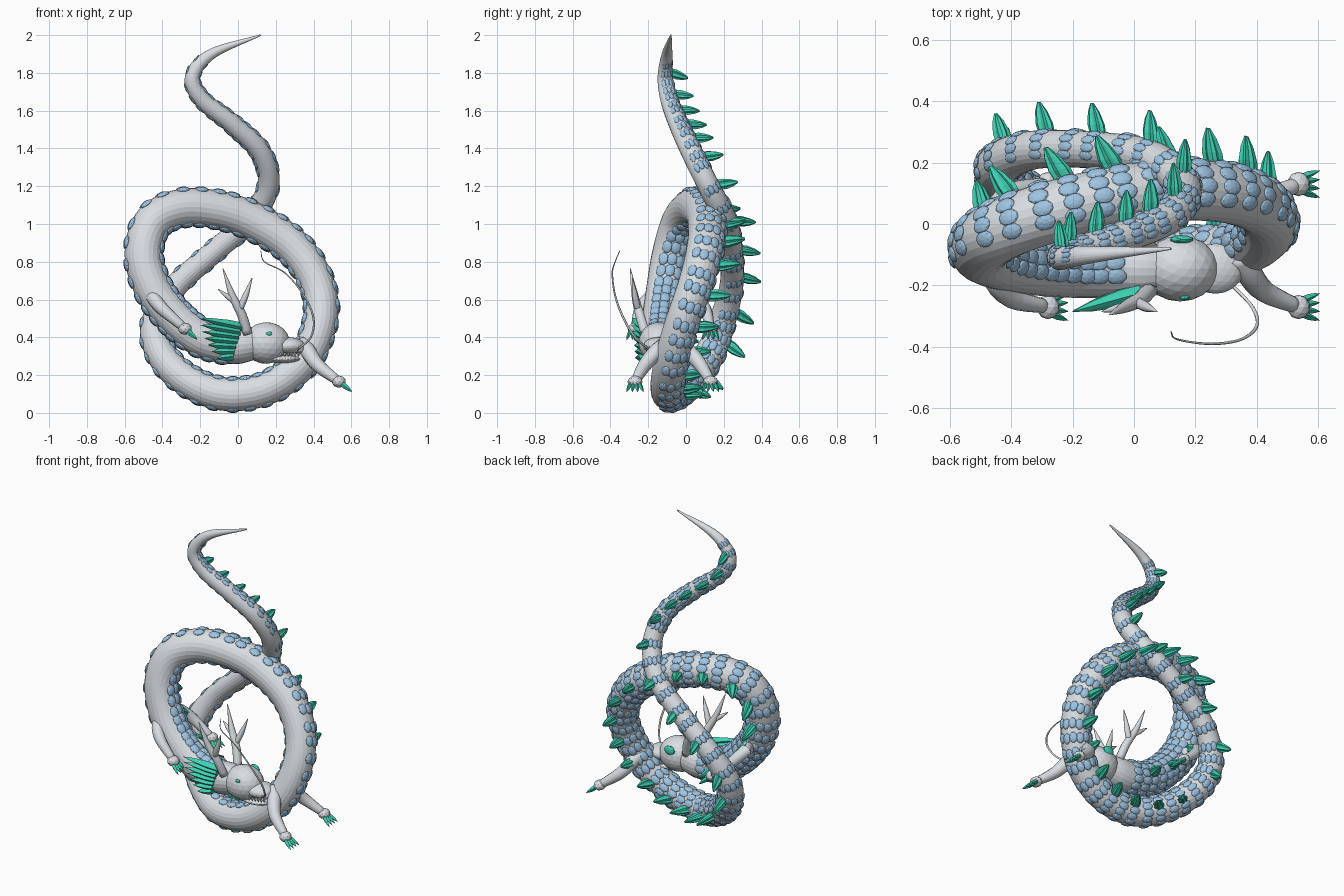
import bpy, bmesh, math
from mathutils import Vector, Matrix

cube = bpy.data.objects.get("Cube")
if cube:
    bpy.data.objects.remove(cube, do_unlink=True)


def material(name, color):
    m = bpy.data.materials.new(name)
    m.use_nodes = True
    m.diffuse_color = (*color, 1)
    m.node_tree.nodes["Principled BSDF"].inputs["Base Color"].default_value = (*color, 1)
    return m


SKIN = material("pale_grey_skin", (0.69, 0.73, 0.76))
BLUE = material("blue_scale", (0.35, 0.56, 0.77))
TEAL = material("teal_fin", (0.05, 0.63, 0.45))


def finish(name, bm, mat, smooth=False):
    bmesh.ops.recalc_face_normals(bm, faces=bm.faces)
    mesh = bpy.data.meshes.new(name)
    bm.to_mesh(mesh)
    bm.free()
    mesh.materials.append(mat)
    for p in mesh.polygons:
        p.use_smooth = smooth
    obj = bpy.data.objects.new(name, mesh)
    bpy.context.collection.objects.link(obj)


def spline(points, steps):
    """Catmull-Rom samples of (x, y, z, radius) points."""
    p = [Vector(q) for q in points]
    p = [2 * p[0] - p[1]] + p + [2 * p[-1] - p[-2]]
    out = []
    for a, b, c, d in zip(p, p[1:], p[2:], p[3:]):
        for i in range(steps):
            t = i / steps
            out.append(0.5 * (2 * b + (c - a) * t + (2 * a - 5 * b + 4 * c - d) * t ** 2
                              + (3 * b - a - 3 * c + d) * t ** 3))
    return out + [p[-2]]


def frames(samples, up):
    """Position, radius, tangent, dorsal and side direction for each sample."""
    out = []
    for i, s in enumerate(samples):
        a, b = samples[max(i - 1, 0)], samples[min(i + 1, len(samples) - 1)]
        t = (b - a).to_3d().normalized()
        d = (up - t * up.dot(t)).normalized()
        out.append((s.to_3d(), max(s.w, 0.002), t, d, t.cross(d)))
    return out


def loft(bm, rings):
    loops = [[bm.verts.new(v) for v in ring] for ring in rings]
    n = len(loops[0])
    for a, b in zip(loops, loops[1:]):
        for i in range(n):
            j = (i + 1) % n
            bm.faces.new((a[i], a[j], b[j], b[i]))
    bm.faces.new(loops[0])
    bm.faces.new(loops[-1])


def tube(name, points, sides=10, steps=4, up=Vector((0.1, 1, 0.05)), smooth=True):
    bm = bmesh.new()
    fr = frames(spline(points, steps), up)
    turns = [2 * math.pi * k / sides for k in range(sides)]
    loft(bm, [[p + r * (d * math.cos(a) + s * math.sin(a)) for a in turns]
              for p, r, t, d, s in fr])
    finish(name, bm, SKIN, smooth)
    return fr


def pleated(bm, base, tip, wide, thin, points=7, end=0.04):
    """Ridged, tapering fin with a star-shaped section."""
    rings = []
    for f, w in ((0, 0.95), (0.3, 1), (0.7, 0.6 + end * 0.4), (1, end)):
        ring = []
        for k in range(2 * points):
            a = math.pi * k / points
            q = w * (1 if k % 2 == 0 else 0.75)
            ring.append(base.lerp(tip, f) + q * (wide * math.cos(a) + thin * math.sin(a)))
        rings.append(ring)
    loft(bm, rings)


def blob(bm, center, size, axes=None, detail=2):
    m = Matrix.Translation(center)
    if axes:
        m = m @ Matrix(axes).transposed().to_4x4()
    bmesh.ops.create_icosphere(bm, subdivisions=detail, radius=1,
                               matrix=m @ Matrix.Diagonal((*size, 1)))


def ball(name, center, size, mat=SKIN, detail=3):
    bm = bmesh.new()
    blob(bm, Vector(center), size, detail=detail)
    finish(name, bm, mat)


# Coiled body, from the neck to the tip of the tail
path = [
    (.13, -.145, .37, .07), (.04, -.143, .365, .097), (-.05, -.14, .36, .1),
    (-.2, -.14, .4, .1), (-.34, -.13, .51, .1),
    (-.45, -.11, .66, .1), (-.5, -.08, .84, .1), (-.45, -.03, 1.01, .1),
    (-.3, .03, 1.085, .1), (-.1, .08, 1.075, .1), (.1, .11, 1.005, .1), (.3, .1, .87, .097),
    (.42, .05, .68, .092), (.435, -.02, .48, .09), (.34, -.08, .27, .09),
    (.15, -.1, .13, .088), (-.08, -.07, .1, .088), (-.28, .03, .18, .085),
    (-.41, .13, .32, .08), (-.44, .19, .48, .072), (-.33, .24, .67, .063),
    (-.12, .24, .86, .06), (.06, .21, 1.02, .06), (.16, .12, 1.2, .058),
    (.12, .03, 1.38, .056), (-.03, -.04, 1.53, .052), (-.19, -.09, 1.66, .046),
    (-.24, -.11, 1.78, .04), (-.14, -.1, 1.9, .028), (.12, -.08, 2.0, .004)]
body = tube("body", path, sides=24, steps=12, up=Vector((0, 1, 0)), smooth=False)

# Rows of scales over the back, with a fin on every second row
scales, fins = bmesh.new(), bmesh.new()
travel, due, row = 0, 0.2, 0
for i in range(1, len(body)):
    p, r, t, d, s = body[i]
    travel += (p - body[i - 1][0]).length
    if travel < due or p.z > 1.88:
        continue
    neck = travel < 0.68
    due += 0.06 if neck else 0.064 if p.z > 1.2 else 0.112 if r < 0.07 else 0.084
    k = r / 0.1
    for j in range(-4, 5):
        a = math.radians(27 * j)
        out = d * math.cos(a) + s * math.sin(a)
        shift = t * 0.006 * (j % 2)
        blob(scales, p + out * r * 0.99 + shift,
             (0.016 + 0.019 * k, 0.027 * k, 0.013 * k), (t, out.cross(t), out))
    row += 1
    if row % 3 == 0 if neck else row % 2 == (1 if r > 0.082 else 0):
        g = 0.6 + 0.4 * k
        root = p + d * r * 0.92
        pleated(fins, root, root + d * 0.115 * g - t * 0.036 * g,
                t * 0.037 * g, s * 0.031 * g, end=0.2)
finish("back_scales", scales, BLUE)
finish("back_fins", fins, TEAL)

# Head with snout, jaw and teeth
MID = -0.145
ball("cranium", (0.15, MID, 0.37), (0.125, 0.107, 0.11))
ball("snout", (0.265, MID, 0.355), (0.09, 0.082, 0.046))
ball("snout_tip", (0.325, MID, 0.343), (0.034, 0.055, 0.034), detail=2)
ball("lower_jaw", (0.235, MID, 0.285), (0.1, 0.07, 0.022))
teeth = bmesh.new()
for side in (-1, 1):
    for i in range(6):
        root = Vector((0.23 + 0.018 * i, MID + side * (0.066 - 0.005 * i), 0.32))
        pleated(teeth, root, root - Vector((0, 0, 0.022)), Vector((0.008, 0, 0)),
                Vector((0, 0.006, 0)), 4)
finish("teeth", teeth, SKIN)
ball("right_eye", (0.165, MID - 0.094, 0.42), (0.017, 0.008, 0.011), TEAL, 2)
ball("left_eye", (0.155, MID + 0.095, 0.425), (0.038, 0.014, 0.03), TEAL, 2)

# Antlers on both sides of the head
for label, side in (("right", -1), ("left", 1)):
    def at(x, off, z, r):
        return (x, MID + side * off, z, r)
    tube(label + "_antler", [at(.05, .07, .42, .026), at(.02, .1, .52, .025),
                             at(-.03, .125, .62, .019), at(-.08, .15, .765, .002)],
         up=Vector((1, 0, 0.1)))
    tube(label + "_antler_front_prong", [at(.01, .11, .55, .018), at(.04, .125, .62, .016),
                                         at(.075, .14, .715, .002)], up=Vector((1, 0, 0)))
    tube(label + "_antler_back_prong", [at(-.02, .12, .59, .015), at(-.06, .13, .62, .013),
                                        at(-.105, .14, .655, .002)], up=Vector((0, 0, 1)))

# Pleated mane fanning back from the right cheek
mane = bmesh.new()
for i in range(7):
    f = i / 6
    root = Vector((0.02 - 0.045 * f, MID - 0.08, 0.455 - 0.155 * f))
    tip = Vector((-0.2 + 0.09 * f * f, MID - 0.14 + 0.02 * f, 0.5 - 0.21 * f))
    pleated(mane, root, tip, Vector((0, 0, 0.024)), Vector((0, 0.028, 0)), 4)
finish("mane", mane, TEAL)

# Long whisker curling up from the snout
tube("whisker", [(.32, -.2, .34, .006), (.385, -.27, .4, .006), (.4, -.33, .5, .006),
                 (.35, -.375, .62, .005), (.25, -.39, .74, .004), (.14, -.375, .8, .003),
                 (.12, -.35, .86, .002)], sides=6, steps=6)


def limb(name, joints, side):
    """Leg from body to wrist, ending in a round paw with four claws."""
    axis = -0.07
    pts = [(x, axis + side * off, z, r) for x, off, z, r in joints]
    tube(name, pts, sides=12, steps=4)
    wrist = Vector(pts[-1][:3])
    ball(name + "_paw", wrist, (0.037, 0.04, 0.032), detail=2)
    a, b = joints[-2], joints[-1]
    ahead = Vector((b[0] - a[0], 0, b[2] - a[2])).normalized()
    across = Vector((0, 1, 0))
    claws = bmesh.new()
    for i in range(4):
        spread = across * (i - 1.5)
        root = wrist + ahead * 0.018 + spread * 0.016
        pleated(claws, root, root + ahead * 0.07 + spread * 0.013,
                ahead.cross(across) * 0.014, across * 0.012, 4)
    finish(name + "_claws", claws, TEAL)


# Two pairs of legs
for label, side in (("right", -1), ("left", 1)):
    limb(label + "_front_leg", [(-.42, .03, .6, .045), (-.455, .1, .62, .038),
                                (-.4, .17, .55, .034), (-.28, .2, .445, .022)], side)
    limb(label + "_hind_leg", [(.34, .03, .37, .04), (.375, .09, .32, .042),
                               (.425, .15, .25, .036), (.535, .2, .165, .024)], side)
